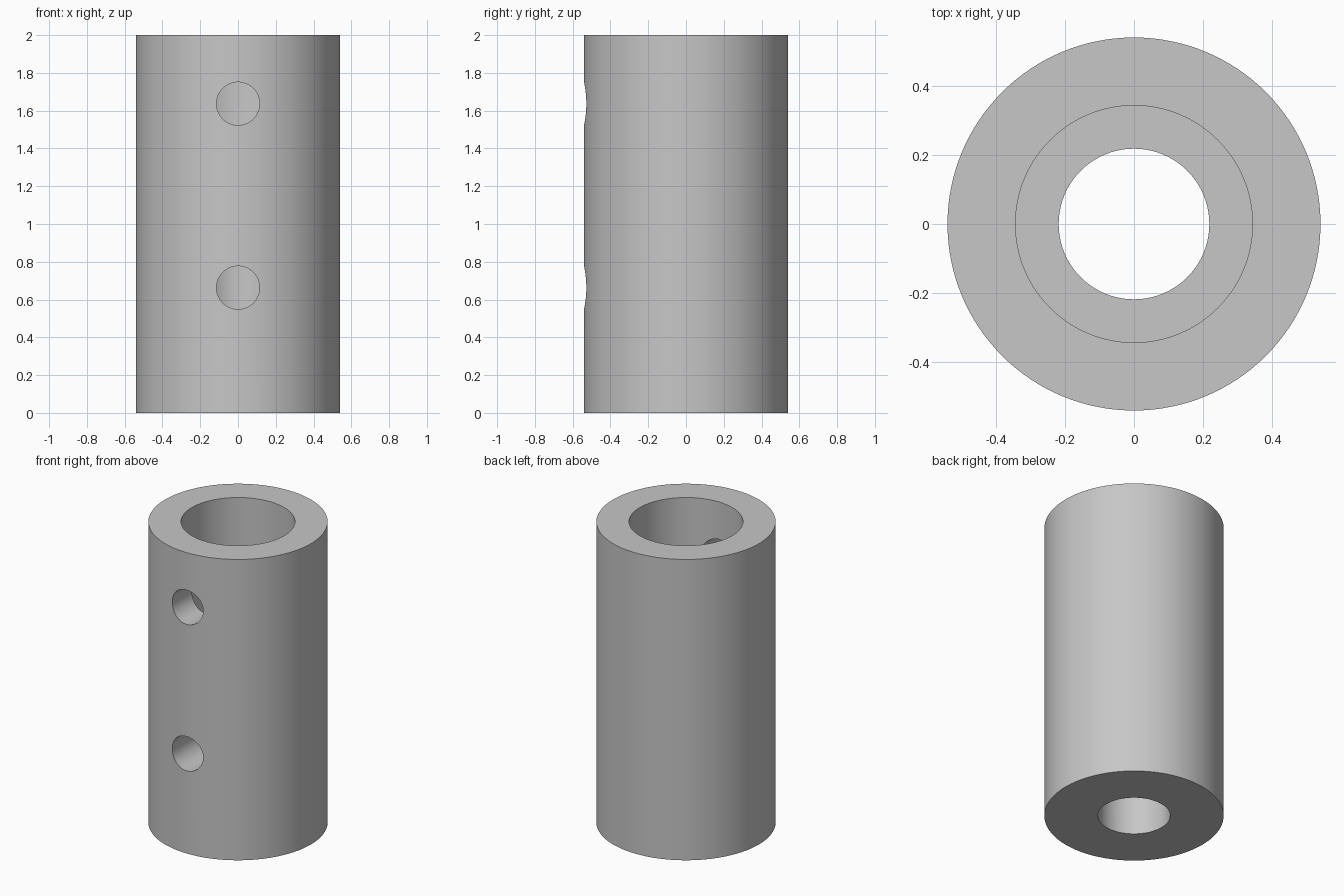
import bpy, bmesh, math
from mathutils import Vector, Matrix

cube = bpy.data.objects.get("Cube")
if cube:
    bpy.data.objects.remove(cube, do_unlink=True)

HEIGHT, STEP = 2.0, 1.15
OUTER, WIDE_BORE, NARROW_BORE = 0.54, 0.343, 0.218
HOLE_RADIUS, HOLE_HEIGHTS = 0.114, (0.663, 1.637)

steel = bpy.data.materials.new("grey_metal")
steel.use_nodes = True
grey = (0.57, 0.57, 0.57, 1)
steel.diffuse_color = grey
steel.node_tree.nodes["Principled BSDF"].inputs["Base Color"].default_value = grey


def make_object(name, bm):
    bmesh.ops.recalc_face_normals(bm, faces=bm.faces)
    mesh = bpy.data.meshes.new(name)
    bm.to_mesh(mesh)
    bm.free()
    mesh.materials.append(steel)
    obj = bpy.data.objects.new(name, mesh)
    bpy.context.collection.objects.link(obj)
    return obj


# Sleeve: closed profile with a stepped bore, turned around z
profile = [(NARROW_BORE, 0), (OUTER, 0), (OUTER, HEIGHT),
           (WIDE_BORE, HEIGHT), (WIDE_BORE, STEP), (NARROW_BORE, STEP)]
bm = bmesh.new()
verts = [bm.verts.new((r, 0, z)) for r, z in profile]
edges = [bm.edges.new((v, verts[i - 1])) for i, v in enumerate(verts)]
bmesh.ops.spin(bm, geom=verts + edges, cent=(0, 0, 0), axis=(0, 0, 1),
               angle=math.tau, steps=128)
bmesh.ops.remove_doubles(bm, verts=bm.verts, dist=0.0001)
sleeve = make_object("coupling_sleeve", bm)

# Screw holes: two drills through the front wall only
bm = bmesh.new()
for z in HOLE_HEIGHTS:
    place = Matrix.Translation((0, -0.4, z)) @ Matrix.Rotation(math.pi / 2, 4, "X")
    bmesh.ops.create_cone(bm, cap_ends=True, segments=64, radius1=HOLE_RADIUS,
                          radius2=HOLE_RADIUS, depth=0.7, matrix=place)
drills = make_object("screw_hole_drills", bm)
drills.hide_render = True

cut = sleeve.modifiers.new("screw_holes", "BOOLEAN")
cut.operation = "DIFFERENCE"
cut.solver = "EXACT"
cut.object = drills

bpy.ops.object.select_all(action="DESELECT")
sleeve.select_set(True)
bpy.context.view_layer.objects.active = sleeve
bpy.ops.object.modifier_apply(modifier=cut.name)
bpy.data.objects.remove(drills, do_unlink=True)
bpy.ops.object.shade_smooth_by_angle(angle=math.radians(30))
